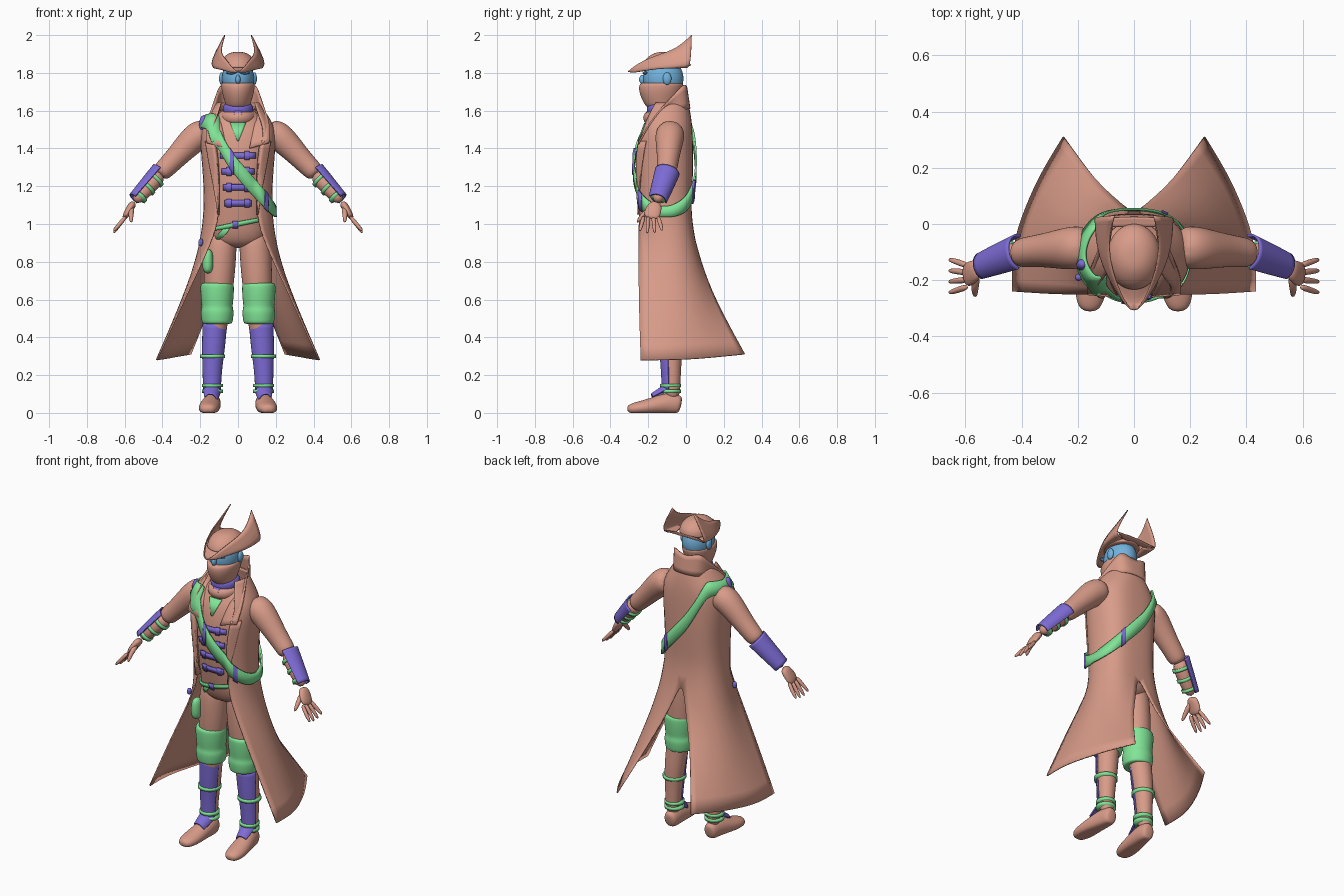
import bpy, bmesh
from math import sin, cos, pi
from mathutils import Vector as V
from mathutils.bvhtree import BVHTree

if "Cube" in bpy.data.objects:
    bpy.data.objects.remove(bpy.data.objects["Cube"])


def material(name, rgb):
    m = bpy.data.materials.new(name)
    m.use_nodes = True
    m.diffuse_color = (*rgb, 1)
    m.node_tree.nodes["Principled BSDF"].inputs["Base Color"].default_value = (*rgb, 1)
    return m


CLOTH = material("salmon cloth", (0.69, 0.33, 0.25))
GREEN = material("green fabric", (0.22, 0.78, 0.31))
PURPLE = material("purple leather", (0.21, 0.15, 0.68))
BLUE = material("blue skin", (0.17, 0.45, 0.73))


def loft(name, rings, mat, loop=True, mirror=False, thick=0, levels=2):
    """Skin a row of point rings; open sheets get thickness instead of caps."""
    bm = bmesh.new()
    rows = [[bm.verts.new(p) for p in r] for r in rings]
    for r0, r1 in zip(rows, rows[1:]):
        n = len(r0)
        for i in range(n if loop else n - 1):
            j = (i + 1) % n
            bm.faces.new((r0[i], r0[j], r1[j], r1[i]))
    if loop and not thick:
        bm.faces.new(rows[0])
        bm.faces.new(rows[-1])
    bmesh.ops.remove_doubles(bm, verts=bm.verts, dist=1e-5)
    bmesh.ops.recalc_face_normals(bm, faces=bm.faces)
    me = bpy.data.meshes.new(name)
    bm.to_mesh(me)
    bm.free()
    me.materials.append(mat)
    me.polygons.foreach_set("use_smooth", [True] * len(me.polygons))
    ob = bpy.data.objects.new(name, me)
    bpy.context.scene.collection.objects.link(ob)
    if mirror:
        ob.modifiers.new("Mirror", "MIRROR").merge_threshold = 0.0005
    if levels:
        s = ob.modifiers.new("Subdivision", "SUBSURF")
        s.levels = s.render_levels = levels
        s.boundary_smooth = "PRESERVE_CORNERS"
    if thick:
        s = ob.modifiers.new("Solidify", "SOLIDIFY")
        s.thickness, s.offset = thick, 0
    return ob


def stack(name, rows, mat, power=2.0, **kw):
    """Horizontal rounded sections: height, half width, front y, back y."""
    rings = []
    for z, hw, yf, yb in rows:
        ring = []
        for i in range(20):
            c, s = cos(i * pi / 10), sin(i * pi / 10)
            e = (abs(c) ** power + abs(s) ** power) ** (-1 / power)
            ring.append((hw * c * e, (yf + yb) / 2 + (yb - yf) / 2 * s * e, z))
        rings.append(ring)
    return loft(name, rings, mat, **kw)


def tube(name, path, radii, mat, ref=(0, -1, 0), arc=None, n=12, floor=False, **kw):
    """Elliptical limb along a path; an arc gives an open guard plate."""
    path = [V(p) for p in path]
    rings = []
    for k, p in enumerate(path):
        t = (path[min(k + 1, len(path) - 1)] - path[max(k - 1, 0)]).normalized()
        u = t.cross(V(ref)).normalized()
        v = u.cross(t)
        ru, rv = radii[k] if isinstance(radii[k], tuple) else (radii[k],) * 2
        a0, a1 = arc or (0, 2)
        angles = [pi * (a0 + (a1 - a0) * i / n) for i in range(n + 1 if arc else n)]
        ring = [p + u * ru * cos(a) + v * rv * sin(a) for a in angles]
        if floor:
            ring = [V((q.x, q.y, max(q.z, 0))) for q in ring]
        rings.append(ring)
    return loft(name, rings, mat, loop=not arc, thick=0.008 if arc else 0, **kw)


def ball(name, at, size, mat, **kw):
    at = V(at)
    rows = [-0.98, -0.8, -0.4, 0, 0.4, 0.8, 0.98]
    rings = [[at + V((size[0] * cos(i * pi / 8) * (1 - h * h) ** 0.5,
                      size[1] * sin(i * pi / 8) * (1 - h * h) ** 0.5, size[2] * h))
              for i in range(16)] for h in rows]
    return loft(name, rings, mat, **kw)


# Vest and hips
vest = stack("vest", [(0.87, 0.11, -0.17, -0.02), (0.94, 0.155, -0.21, 0.01),
                      (1.0, 0.15, -0.225, 0.01), (1.1, 0.15, -0.245, 0.01),
                      (1.25, 0.155, -0.268, 0.015), (1.4, 0.17, -0.26, 0.015),
                      (1.5, 0.17, -0.235, 0.01), (1.57, 0.12, -0.19, 0),
                      (1.62, 0.07, -0.17, -0.02)], CLOTH, 2.4)

# Long coat: half sections from the front edge to the back seam, split into tails
sections = [
    (1.64, [(.09, -.16), (.11, -.12), (.11, -.06), (.07, 0), (0, .012)]),
    (1.57, [(.11, -.2), (.16, -.16), (.16, -.05), (.09, .02), (0, .025)]),
    (1.5, [(.14, -.225), (.2, -.18), (.2, -.05), (.12, .03), (0, .03)]),
    (1.4, [(.12, -.26), (.195, -.19), (.2, -.06), (.13, .03), (0, .035)]),
    (1.25, [(.1, -.265), (.18, -.2), (.185, -.06), (.125, .03), (0, .035)]),
    (1.1, [(.1, -.24), (.177, -.2), (.182, -.06), (.125, .02), (0, .025)]),
    (.98, [(.11, -.25), (.185, -.18), (.19, -.04), (.12, .03), (0, .03)]),
    (.8, [(.19, -.25), (.23, -.11), (.215, -.01), (.14, .06), (.05, .075)]),
    (.6, [(.285, -.25), (.3, -.1), (.28, .01), (.21, .1), (.135, .15)]),
    (.28, [(.43, -.24), (.435, -.08), (.38, .07), (.33, .18), (.25, .31)]),
]
coat = loft("long_coat", [[(x, y, z + (max(y, 0) * 0.1 if z < 0.5 else 0)) for x, y in pts]
                          for z, pts in sections], CLOTH, loop=False, mirror=True, thick=0.008)

# Standing collar, open at the throat and leaning out over the shoulders
base = [(.06, -.258, 1.4), (.085, -.215, 1.52), (.1, -.14, 1.57), (.11, -.05, 1.6),
        (.08, .015, 1.61), (0, .022, 1.61)]
rim = [(.165, -.25, 1.43), (.172, -.195, 1.53), (.138, -.125, 1.62), (.107, -.05, 1.7),
       (.088, 0, 1.755), (0, .005, 1.7)]
loft("collar", [base, rim], CLOTH, loop=False, mirror=True, thick=0.008)

# Surfaces used to drape straps and plates
bpy.context.view_layer.update()
deps = bpy.context.evaluated_depsgraph_get()
vest_tree, coat_tree = (BVHTree.FromObject(o, deps) for o in (vest, coat))


def touch(origin, direction, trees, gap):
    hits = [t.ray_cast(V(origin), V(direction)) for t in trees]
    hits = [h for h in hits if h[0]]
    return min(hits, key=lambda h: h[3])[0] - V(direction) * gap


def band(name, height, half, mat, trees, span=(0, 2), n=56, gap=0.008):
    """Strap wrapped round the torso at a height depending on x, slimmer at the sides."""
    rows = [[], []]
    full = span == (0, 2)
    for i in range(n if full else n + 1):
        a = pi * (span[0] + (span[1] - span[0]) * i / n)
        d = V((cos(a), sin(a), 0))
        x = d.x * 0.18
        for _ in range(6):
            z = height(x)
            x = (x + touch(V((0, -.11, z)) + d, -d, trees, gap).x) / 2
        for row, s in zip(rows, (half, -half)):
            s *= 0.55 + 0.45 * abs(d.y)
            row.append(touch(V((0, -.11, z + s)) + d, -d, trees, gap))
    loft(name, rows, mat, loop=full, thick=0.009, levels=1)


def plate(name, rows, mat, gap=0.006, levels=0, **kw):
    """Thin plate laid on the chest: rows of height, first x, last x."""
    rings = [[touch((a + (b - a) * i / 6, -1, z), (0, 1, 0), (vest_tree, coat_tree), gap)
              for i in range(7)] for z, a, b in rows]
    loft(name, rings, mat, loop=False, thick=0.008, levels=levels, **kw)


# Shoulder strap with buckles, and belt
def slope(x):
    return min(1.29 - 1.13 * x + (4 * x * x if x < 0 else 0), 1.545)


both = (vest_tree, coat_tree)
band("shoulder_strap", slope, 0.05, GREEN, both, gap=0.016)
for k, at in enumerate((1.42, 1.75, 0.28)):
    band("strap_buckle_%d" % k, slope, 0.056, PURPLE, both, (at, at + 0.04), 4, 0.021)
band("belt", lambda x: 1.0 + 0.2 * x, 0.012, GREEN, (vest_tree,))
plate("belt_buckle", [(1.016, -.03, 0), (.978, -.03, 0)], PURPLE, 0.014)
plate("pouch_strap", [(.99, -.065, -.035), (.95, -.1, -.06), (.92, -.125, -.095)], GREEN)

# Lapels, shirt front and vest clasps
plate("lapel", [(1.05, .1, .108), (1.2, .1, .128), (1.35, .105, .158), (1.44, .12, .172)],
      CLOTH, levels=1, mirror=True)
plate("shirt_front", [(1.535, -.042, .042), (1.44, -.004, .004)], GREEN)
for k in range(4):
    z, w = 1.362 - k * 0.084, 0.094 - k * 0.008
    plate("clasp_band_%d" % k, [(z + .016, -w, w), (z - .016, -w, w)], PURPLE)
    plate("clasp_tab_%d" % k, [(z + .023, .035, .06), (z - .023, .035, .06)],
          PURPLE, 0.009, mirror=True)

# Arms, bracers and their straps
tube("sleeve", [(.15, -.08, 1.49), (.21, -.085, 1.475), (.27, -.09, 1.415), (.335, -.095, 1.345),
                (.385, -.1, 1.295), (.42, -.107, 1.26)],
     [.07, .083, .072, .06, .056, .05], CLOTH, mirror=True)
elbow, wrist = V((.405, -.1, 1.275)), V((.55, -.155, 1.115))
tube("forearm", [elbow, elbow.lerp(wrist, 0.5), wrist], [.05, .046, .032], CLOTH, mirror=True)
tube("bracer", [elbow.lerp(wrist, f) for f in (0, 0.25, 0.6, 0.92)],
     [(.056, .064), (.053, .06), (.048, .054), (.043, .047)], PURPLE, arc=(0.62, 1.6), mirror=True)
for k, f in enumerate((0.2, 0.48, 0.76)):
    r = 0.056 - 0.015 * f
    tube("bracer_strap_%d" % k, [elbow.lerp(wrist, f), elbow.lerp(wrist, f + .08)],
         [r, r], GREEN, mirror=True, levels=0, n=24)

# Hands
tube("palm", [wrist, (.575, -.172, 1.08), (.605, -.187, 1.025)],
     [(.022, .03), (.021, .046), (.016, .046)], CLOTH, mirror=True)
for k in range(4):
    y, drop = -.222 + k * .024, abs(k - 1.4) * 0.012
    tube("finger_%d" % k, [(.59, y, 1.045), (.63, y - .014 + k * .01, .995),
                           (.662, y - .024 + k * .016, .943 + drop)],
         [.013, .012, .008], CLOTH, n=8, mirror=True, levels=1)
tube("thumb", [(.56, -.175, 1.09), (.568, -.23, 1.05), (.565, -.26, 1.005)],
     [.018, .015, .009], CLOTH, n=8, mirror=True, levels=1)

# Legs, knee cuffs, shin guards and shoes
tube("leg", [(.08, -.1, .98), (.093, -.1, .85), (.1, -.1, .7), (.115, -.09, .5),
             (.13, -.075, .36), (.137, -.075, .2), (.138, -.07, .06)],
     [.08, .088, .085, .065, .062, .047, .043], CLOTH, mirror=True)
tube("knee_cuff", [(.11, -.1, z) for z in (.69, .68, .6, .56, .54, .5, .475, .47)],
     [.085, .094, .09, .083, .092, .088, .084, .07], GREEN, mirror=True)
tube("shin_guard", [(.122, -.082, .48), (.13, -.08, .35), (.137, -.08, .22), (.138, -.08, .12)],
     [.063, .06, .048, .045], PURPLE, arc=(.08, .92), mirror=True)
for k, (z, r) in enumerate(((.3, .066), (.145, .056), (.115, .056))):
    tube("leg_strap_%d" % k, [(.135, -.082, z + .009), (.135, -.082, z - .009)],
         [r, r], GREEN, n=24, mirror=True, levels=0)
tube("instep_guard", [(.138, -.09, .11), (.142, -.13, .085), (.146, -.17, .068)],
     [.045, .042, .034], PURPLE, arc=(.1, .9), mirror=True)
tube("shoe", [(.135, -.025, .04), (.135, -.045, .045), (.137, -.09, .05), (.145, -.15, .042),
              (.153, -.22, .028), (.158, -.28, .022), (.16, -.312, .016)],
     [(.03, .04), (.042, .055), (.048, .06), (.054, .05), (.058, .04), (.05, .032), (.026, .02)],
     CLOTH, ref=(0, 0, 1), n=16, mirror=True, floor=True)

# Thigh pouch and buckles on the right side
tube("thigh_pouch", [(-.158, -.17, .87), (-.16, -.172, .81), (-.16, -.17, .735)],
     [(.022, .035), (.032, .04), (.028, .038)], GREEN)
tube("hip_buckle", [(-.195, -.19, .925), (-.2, -.19, .88)], [.014, .014], PURPLE)
tube("shoulder_buckle", [(-.18, -.14, 1.58), (-.19, -.15, 1.49)], [.022, .022], PURPLE)

# Head, ears and nose
ball("head", (0, -.12, 1.77), (.089, .112, .12), BLUE)
ball("ear", (.087, -.1, 1.77), (.014, .024, .034), BLUE, mirror=True)
ball("nose", (0, -.23, 1.765), (.014, .02, .025), BLUE)
ball("brow", (.035, -.217, 1.8), (.03, .014, .008), BLUE, mirror=True)

# Face mask, neck guard and scarf
stack("face_mask", [(1.75, .082, -.225, -.02), (1.742, .091, -.252, -.01), (1.7, .087, -.25, -.022),
                    (1.66, .075, -.235, -.04), (1.625, .065, -.215, -.055),
                    (1.61, .05, -.195, -.065)], CLOTH)
stack("neck_guard", [(1.645, .06, -.19, -.05), (1.63, .08, -.207, -.04), (1.6, .085, -.212, -.03),
                     (1.55, .07, -.19, -.03)], PURPLE)
plate("neck_buckle", [(1.605, -.02, .02), (1.575, -.02, .02)], PURPLE, 0.03)
stack("scarf", [(1.6, .075, -.19, -.02), (1.59, .095, -.222, -.01), (1.555, .1, -.235, 0),
                (1.51, .08, -.2, -.02)], CLOTH)

# Pointed hat with upswept side brims
stack("hat_crown", [(1.825, .096, -.235, .002), (1.83, .099, -.238, .003), (1.865, .092, -.225, 0),
                    (1.895, .066, -.19, -.035), (1.912, .03, -.15, -.075)], CLOTH)
inner = [(0, -.22, 1.83), (.05, -.2, 1.835), (.085, -.15, 1.835), (.09, -.08, 1.835), (.075, -.01, 1.835)]
lower = [(0, -.335, 1.785), (.06, -.26, 1.79), (.12, -.165, 1.81), (.155, -.07, 1.81), (.17, .025, 1.815)]
upper = [(0, -.335, 1.785), (.05, -.25, 1.855), (.085, -.15, 1.895), (.092, -.05, 1.925), (.07, .03, 2)]
loft("hat_brim", [inner, lower, upper], CLOTH, loop=False, mirror=True, thick=0.006)
loft("hat_back_brim", [[inner[-1], (0, -.01, 1.835)], [(.135, .02, 1.84), (0, .028, 1.845)]],
     CLOTH, loop=False, mirror=True, thick=0.006)
